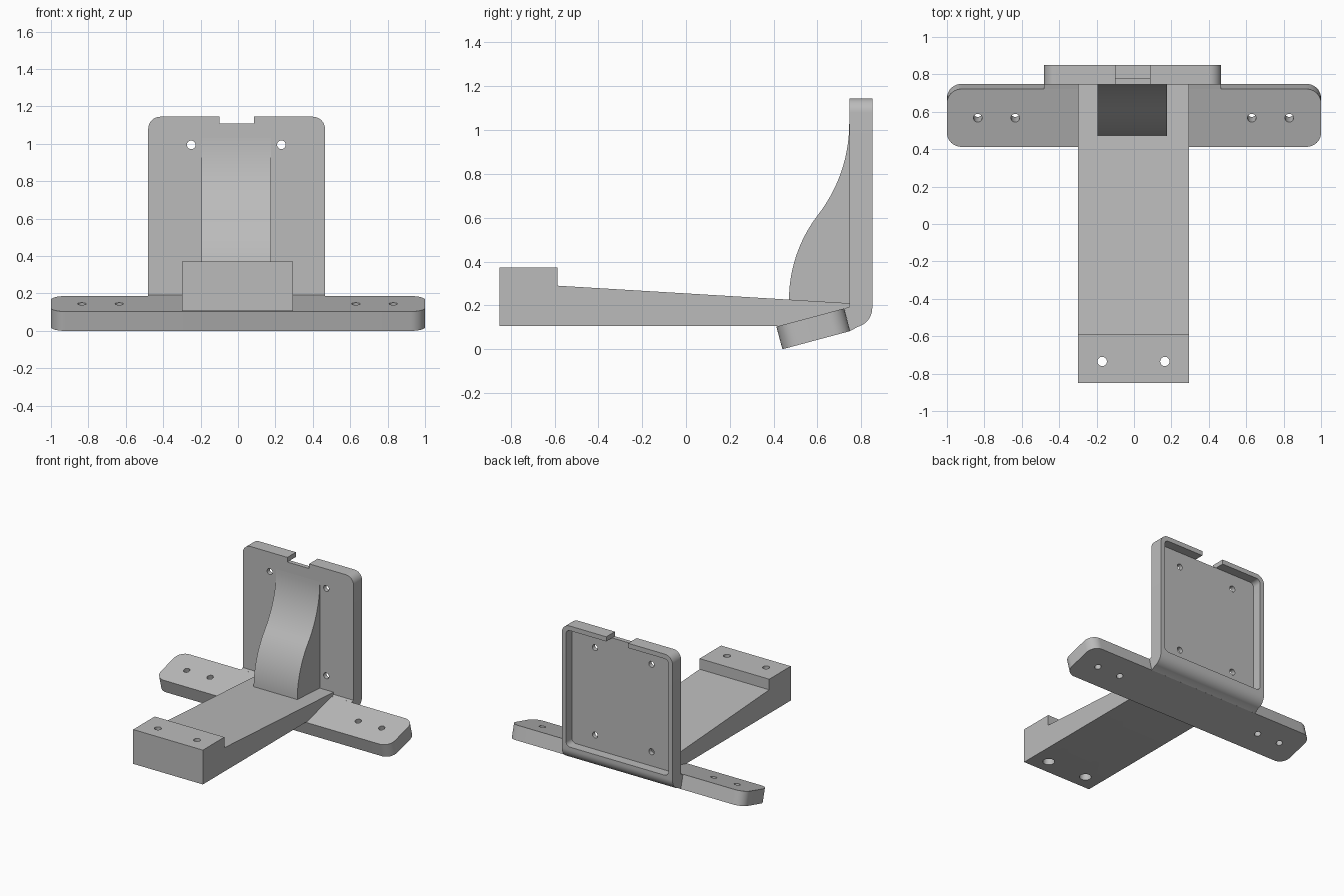
import bpy
import bmesh
import math
from mathutils import Matrix, Vector

cube = bpy.data.objects.get("Cube")
if cube:
    bpy.data.objects.remove(cube, do_unlink=True)

grey = bpy.data.materials.new("matte grey")
grey.use_nodes = True
colour = (0.5, 0.5, 0.5, 1)
grey.diffuse_color = colour
grey.node_tree.nodes["Principled BSDF"].inputs["Base Color"].default_value = colour


def finish(name, bm):
    bmesh.ops.recalc_face_normals(bm, faces=bm.faces[:])
    mesh = bpy.data.meshes.new(name)
    bm.to_mesh(mesh)
    bm.free()
    mesh.materials.append(grey)
    obj = bpy.data.objects.new(name, mesh)
    bpy.context.collection.objects.link(obj)
    return obj


def round_edges(bm, test, radius):
    """Round the edges whose two end points satisfy the test."""
    edges = [e for e in bm.edges if test(e.verts[0].co, e.verts[1].co)]
    bmesh.ops.bevel(bm, geom=edges, offset=radius, segments=10,
                    profile=0.5, affect='EDGES')


def prism(x0, x1, profile):
    """Extrude a (y, z) outline along x."""
    bm = bmesh.new()
    face = bm.faces.new([bm.verts.new((x0, y, z)) for y, z in profile])
    new = bmesh.ops.extrude_face_region(bm, geom=[face])["geom"]
    bmesh.ops.translate(bm, vec=(x1 - x0, 0, 0),
                        verts=[v for v in new if isinstance(v, bmesh.types.BMVert)])
    return bm


def box(lo, hi):
    return prism(lo[0], hi[0], [(lo[1], lo[2]), (hi[1], lo[2]),
                                (hi[1], hi[2]), (lo[1], hi[2])])


def cylinder(centre, radius, depth, tilt=0):
    bm = bmesh.new()
    place = Matrix.Translation(centre) @ Matrix.Rotation(tilt, 4, 'X')
    bmesh.ops.create_cone(bm, cap_ends=True, segments=32, radius1=radius,
                          radius2=radius, depth=depth, matrix=place)
    return bm


def cut(obj, bm):
    cutter = finish("cutter", bm)
    cutter.hide_render = True
    mod = obj.modifiers.new("cut", 'BOOLEAN')
    mod.operation = 'DIFFERENCE'
    mod.solver = 'EXACT'
    mod.object = cutter
    bpy.context.view_layer.objects.active = obj
    bpy.ops.object.modifier_apply(modifier=mod.name)
    bpy.data.objects.remove(cutter, do_unlink=True)


def arc(cy, cz, radius, start, end, steps):
    angles = [math.radians(start + (end - start) * i / steps) for i in range(steps + 1)]
    return [(cy + radius * math.cos(a), cz + radius * math.sin(a)) for a in angles]


# Long tapered arm with a raised block at its front end
arm = finish("support_arm", prism(-0.3, 0.295, [
    (-0.85, 0.107), (-0.85, 0.372), (-0.587, 0.372), (-0.587, 0.29),
    (0.745, 0.21), (0.76, 0.16), (0.6, 0.13), (0.425, 0.107)]))
for x in (-0.17, 0.165):
    cut(arm, cylinder((x, -0.735, 0.25), 0.025, 0.6))
    cut(arm, cylinder((x, -0.735, 0.107), 0.042, 0.16))

# Tilted cross bar with rounded ends and mounting holes
tilt = math.radians(15)
width, thick = 0.32, 0.107
bar_bm = box((-1, 0, 0), (1, width, thick))
round_edges(bar_bm, lambda a, b: abs(a.z - b.z) > 0.05, 0.078)
place = Matrix.Translation((0, 0.44, 0)) @ Matrix.Rotation(tilt, 4, 'X')
bmesh.ops.transform(bar_bm, matrix=place, verts=bar_bm.verts[:])
bar = finish("cross_bar", bar_bm)
for x in (-0.835, -0.635, 0.63, 0.83):
    cut(bar, cylinder(place @ Vector((x, width / 2, thick / 2)), 0.023, 0.3, tilt))

# Upright plate, its foot curving into the underside of the bar
left, right, top = -0.48, 0.465, 1.145
foot = arc(0.762, 0.188, 0.088, 0, -75, 12)
plate_bm = prism(left, right, [(0.745, top), (0.85, top)] + foot +
                 [(0.749, 0.083), (0.722, 0.186), (0.745, 0.193)])
round_edges(plate_bm, lambda a, b: min(a.z, b.z) > top - 0.01 and abs(a.x - b.x) < 0.01, 0.065)
plate = finish("back_plate", plate_bm)

# Shallow tray in the back, notch in the top edge, four screw holes
tray = box((left + 0.035, 0.778, 0.21), (right - 0.035, 0.95, 1.109))
round_edges(tray, lambda a, b: abs(a.y - b.y) > 0.05, 0.035)
cut(plate, tray)
cut(plate, box((-0.1, 0.6, 1.109), (0.086, 1.0, 1.3)))
for x in (-0.25, 0.232):
    for z in (0.32, 0.995):
        cut(plate, cylinder((x, 0.75, z), 0.023, 0.3, math.pi / 2))

# S-curved brace between arm and plate
lower = arc(0.47 + 0.635, 0.225, 0.635, 180, 143, 14)
upper = arc(0.745 - 0.68, 1.03, 0.68, -38, 0, 14)
finish("curved_brace", prism(-0.195, 0.177, [(0.76, 0.18), (0.47, 0.19)] +
                             lower + upper[1:] + [(0.76, 1.03)]))

# Smooth the curves, keep the corners sharp
names = ("support_arm", "cross_bar", "back_plate", "curved_brace")
bpy.ops.object.select_all(action='DESELECT')
for name in names:
    bpy.data.objects[name].select_set(True)
bpy.context.view_layer.objects.active = plate
bpy.ops.object.shade_smooth_by_angle(angle=math.radians(25))
